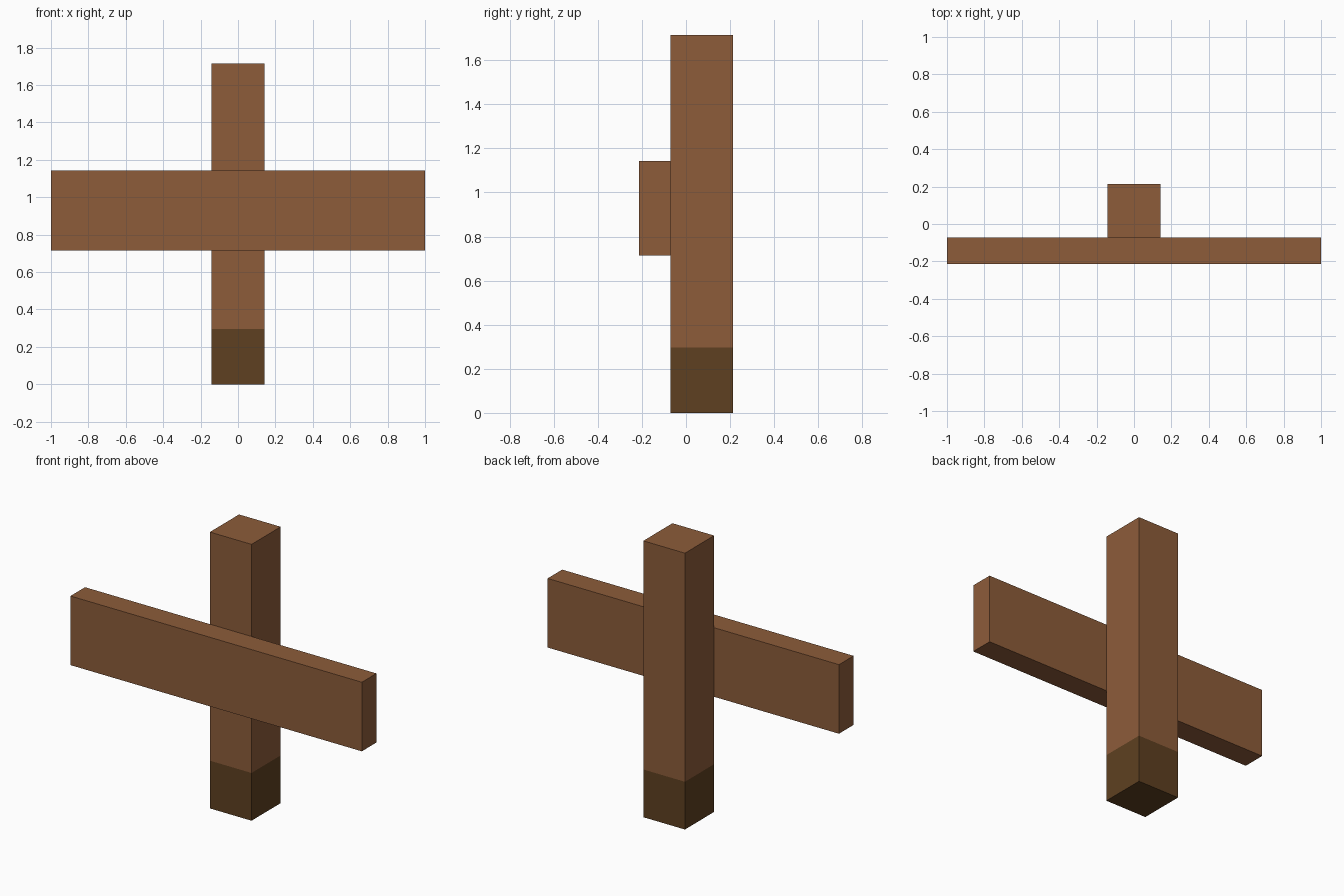
import bpy
import bmesh
from mathutils import Vector

cube = bpy.data.objects.get("Cube")
if cube:
    bpy.data.objects.remove(cube, do_unlink=True)


def make_material(name, rgb):
    mat = bpy.data.materials.new(name)
    mat.use_nodes = True
    color = (*rgb, 1.0)
    mat.diffuse_color = color
    bsdf = next(n for n in mat.node_tree.nodes if n.type == 'BSDF_PRINCIPLED')
    bsdf.inputs["Base Color"].default_value = color
    return mat


wood = make_material("brown wood", (0.266, 0.107, 0.042))
dark_wood = make_material("dark damp wood", (0.112, 0.051, 0.015))


def make_box(name, low, high, materials, split_z=None):
    """Box between two corners; faces below split_z take the second material."""
    low, high = Vector(low), Vector(high)
    bm = bmesh.new()
    bmesh.ops.create_cube(bm, size=1.0)
    bmesh.ops.scale(bm, vec=high - low, verts=bm.verts)
    bmesh.ops.translate(bm, vec=(low + high) / 2, verts=bm.verts)
    if split_z is not None:
        bmesh.ops.bisect_plane(bm, geom=bm.verts[:] + bm.edges[:] + bm.faces[:],
                               plane_co=(0, 0, split_z), plane_no=(0, 0, 1))
        for face in bm.faces:
            face.material_index = int(face.calc_center_median().z < split_z)
    mesh = bpy.data.meshes.new(name)
    bm.to_mesh(mesh)
    bm.free()
    for mat in materials:
        mesh.materials.append(mat)
    obj = bpy.data.objects.new(name, mesh)
    bpy.context.collection.objects.link(obj)
    return obj


# All sizes are multiples of one seventh of a unit
U = 1 / 7

# Upright post with a darkened foot
make_box("post", (-U, -U / 2, 0), (U, 1.5 * U, 12 * U),
         [wood, dark_wood], split_z=0.296)

# Plank fixed across the front of the post
make_box("cross_plank", (-1, -1.5 * U, 5 * U), (1, -U / 2, 8 * U), [wood])
